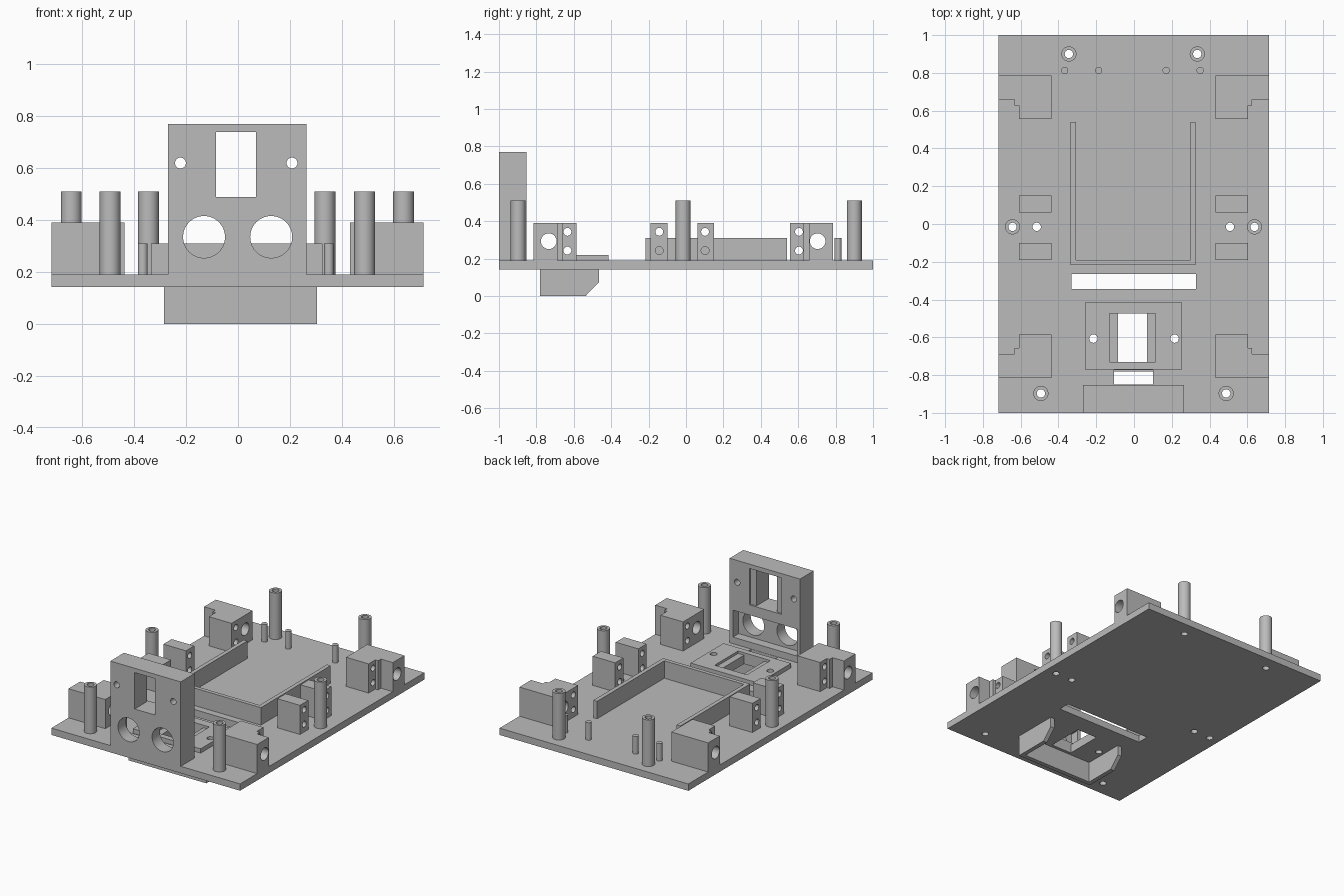
import bpy, bmesh, math
from mathutils import Matrix

if "Cube" in bpy.data.objects:
    bpy.data.objects.remove(bpy.data.objects["Cube"])

grey = bpy.data.materials.new("plain_grey")
grey.diffuse_color = (0.5, 0.5, 0.5, 1)
grey.use_nodes = True
grey.node_tree.nodes["Principled BSDF"].inputs["Base Color"].default_value = grey.diffuse_color


def add(name, bm):
    me = bpy.data.meshes.new(name)
    bmesh.ops.recalc_face_normals(bm, faces=bm.faces[:])
    bm.to_mesh(me)
    bm.free()
    me.materials.append(grey)
    ob = bpy.data.objects.new(name, me)
    bpy.context.collection.objects.link(ob)
    return ob


def prism(name, pts, axis, lo, hi):
    """Extrude a 2D outline along x or z."""
    place = {"x": lambda p, h: (h, p[0], p[1]), "z": lambda p, h: (p[0], p[1], h)}[axis]
    bm = bmesh.new()
    face = bm.faces.new([bm.verts.new(place(p, lo)) for p in pts])
    ext = bmesh.ops.extrude_face_region(bm, geom=[face])
    shift = (hi - lo, 0, 0) if axis == "x" else (0, 0, hi - lo)
    bmesh.ops.translate(bm, vec=shift, verts=[g for g in ext["geom"] if isinstance(g, bmesh.types.BMVert)])
    return add(name, bm)


def box(name, x0, x1, y0, y1, z0, z1):
    return prism(name, [(x0, y0), (x1, y0), (x1, y1), (x0, y1)], "z", z0, z1)


def cyl(name, axis, centre, r, length, seg=32):
    rot = {"x": Matrix.Rotation(math.pi / 2, 4, "Y"), "y": Matrix.Rotation(math.pi / 2, 4, "X"),
           "z": Matrix.Identity(4)}[axis]
    bm = bmesh.new()
    bmesh.ops.create_cone(bm, cap_ends=True, segments=seg, radius1=r, radius2=r, depth=length,
                          matrix=Matrix.Translation(centre) @ rot)
    return add(name, bm)


def cut(ob, *cutters):
    for c in cutters:
        c.hide_render = True
        m = ob.modifiers.new("cut", "BOOLEAN")
        m.operation, m.solver, m.object = "DIFFERENCE", "EXACT", c
        bpy.context.view_layer.objects.active = ob
        bpy.ops.object.modifier_apply(modifier=m.name)
        bpy.data.objects.remove(c)


def hole(axis, centre, r, length=0.4):
    return cyl("hole_cutter", axis, centre, r, length)


BOT, TOP = 0.143, 0.19
POSTS = [(-0.345, 0.9), (0.335, 0.9), (-0.643, -0.015), (0.638, -0.015), (-0.493, -0.897), (0.488, -0.897)]
SCREWS = [(-0.215, -0.607), (0.215, -0.607)]

# Base plate with slots, pocket opening and screw holes
plate = box("base_plate", -0.718, 0.716, -1, 1, BOT, TOP)
cut(plate,
    box("slot_cutter", -0.33, 0.328, -0.345, -0.265, 0, 0.4),
    box("cable_cutter", -0.105, 0.1, -0.85, -0.772, 0, 0.4),
    box("pocket_cutter", -0.085, 0.07, -0.73, -0.475, 0, 0.4),
    *[hole("z", (x, y, BOT), 0.022) for x, y in POSTS + SCREWS + [(-0.515, -0.015), (0.508, -0.015)]])

# Hollow standoff posts
for x, y in POSTS:
    post = cyl("standoff_post", "z", (x, y, (TOP + 0.51) / 2), 0.04, 0.51 - TOP)
    cut(post, hole("z", (x, y, 0.35), 0.022, 0.6))

# Small locating pegs
for x in (-0.367, -0.187, 0.17, 0.35):
    cyl("locating_peg", "z", (x, 0.813, 0.25), 0.019, 0.12, 24)

# Upright sensor wall with window, two round openings and a recess behind
wall = box("sensor_wall", -0.27, 0.265, -1, -0.852, TOP, 0.77)
cut(wall,
    box("window_cutter", -0.085, 0.07, -1.1, -0.7, 0.49, 0.74),
    box("ledge_cutter", -0.13, 0.115, -0.865, -0.7, 0.49, 0.74),
    box("recess_cutter", -0.245, 0.24, -0.915, -0.7, 0.235, 0.42),
    *[hole("y", (x, -0.93, 0.335), 0.081) for x in (-0.131, 0.128)],
    *[hole("y", (x, -0.93, 0.62), 0.021) for x in (-0.222, 0.208)])

# Raised servo frame on the plate
frame = box("servo_frame", -0.26, 0.255, -0.77, -0.415, TOP, 0.22)
cut(frame,
    box("pocket_cutter", -0.085, 0.07, -0.73, -0.475, 0, 0.4),
    box("ledge_cutter", -0.13, 0.115, -0.73, -0.475, 0.203, 0.4),
    *[hole("z", (x, y, 0.2), 0.022) for x, y in SCREWS])

# U-shaped battery tray wall, open at the back
prism("battery_tray", [(-0.335, -0.217), (0.326, -0.217), (0.326, 0.54), (0.298, 0.54), (0.298, -0.19),
                       (-0.307, -0.19), (-0.307, 0.54), (-0.335, 0.54)], "z", TOP, 0.31)

# Motor mounts at the corners and narrow brackets at the middle
for s in (-1, 1):
    off = -0.002 if s < 0 else -0.004
    X = lambda v: s * v + off
    for d, cy in ((1, 0.0), (-1, -0.03)):
        Y = lambda v: d * v + cy
        outline = [(0.716 if s < 0 else 0.72, 0.785), (0.436, 0.785), (0.436, 0.555), (0.608, 0.555),
                   (0.608, 0.627), (0.63, 0.627), (0.63, 0.658), (0.716 if s < 0 else 0.72, 0.658)]
        mount = prism("motor_mount", [(X(x), Y(y)) for x, y in outline], "z", TOP, 0.39)
        cut(mount, hole("x", (X(0.58), Y(0.704), 0.293), 0.042, 0.6),
            *[hole("x", (X(0.52), Y(0.604), z), 0.021, 0.6) for z in (0.243, 0.343)])
    for y0, hy in ((0.061, 0.102), (-0.19, -0.143)):
        xs = sorted((X(0.436), X(0.608)))
        bracket = box("side_bracket", xs[0], xs[1], y0, y0 + 0.09, TOP, 0.39)
        cut(bracket, *[hole("x", (X(0.52), hy, z), 0.021, 0.6) for z in (0.243, 0.343)])

# Holder under the plate: front wall and two chamfered cheeks
cheek = [(-0.78, BOT), (-0.78, 0), (-0.537, 0), (-0.465, 0.075), (-0.465, BOT)]
for x in (-0.285, 0.275):
    prism("holder_cheek", cheek, "x", x, x + 0.03)
box("holder_front", -0.255, 0.275, -0.78, -0.75, 0, BOT)

# Smooth round surfaces, keep edges sharp
bpy.ops.object.select_all(action="DESELECT")
for ob in bpy.context.collection.objects:
    ob.select_set(True)
    bpy.context.view_layer.objects.active = ob
bpy.ops.object.shade_smooth_by_angle(angle=math.radians(30))
